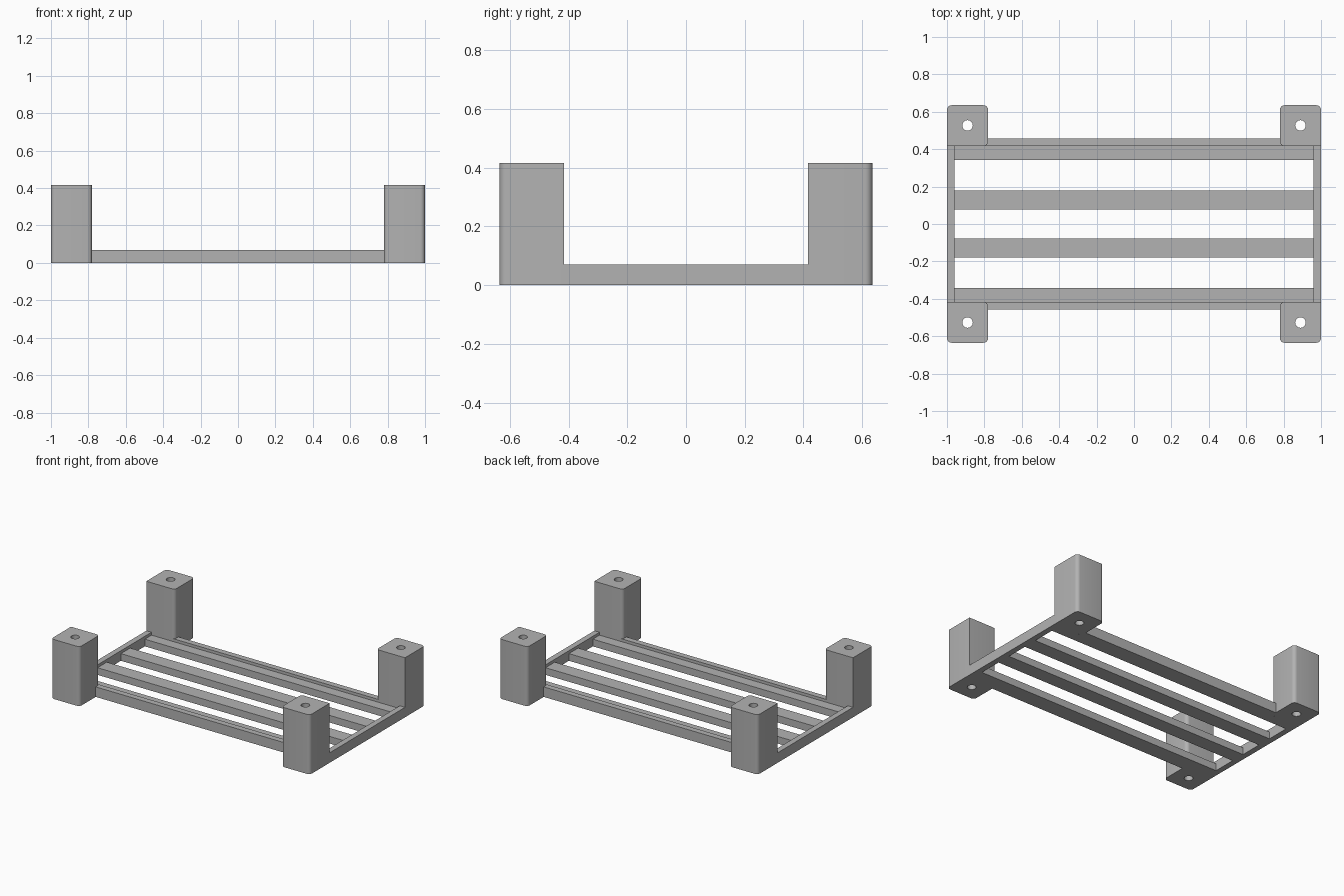
import bpy
import bmesh
from math import cos, sin, pi, radians

cube = bpy.data.objects.get("Cube")
if cube:
    bpy.data.objects.remove(cube, do_unlink=True)

grey = bpy.data.materials.new("mid_grey")
grey.use_nodes = True
colour = (0.45, 0.45, 0.45, 1)
grey.diffuse_color = colour
grey.node_tree.nodes["Principled BSDF"].inputs["Base Color"].default_value = colour

POST_IN_X, POST_IN_Y, OUT_X, OUT_Y = 0.78, 0.416, 1.0, 0.635
POST_H, RAIL_H, SLAT_H = 0.416, 0.07, 0.05
SIDE_IN = 0.96


def add_object(name, bm):
    bmesh.ops.recalc_face_normals(bm, faces=bm.faces)
    mesh = bpy.data.meshes.new(name)
    bm.to_mesh(mesh)
    bm.free()
    mesh.materials.append(grey)
    obj = bpy.data.objects.new(name, mesh)
    bpy.context.collection.objects.link(obj)
    return obj


def box(name, x0, x1, y0, y1, height):
    bm = bmesh.new()
    bmesh.ops.create_cube(bm, size=1)
    for v in bm.verts:
        v.co = (x1 if v.co.x > 0 else x0, y1 if v.co.y > 0 else y0,
                height if v.co.z > 0 else 0)
    return add_object(name, bm)


def arc(cx, cy, r, start, sweep, steps):
    return [(cx + r * cos(start + sweep * i / steps),
             cy + r * sin(start + sweep * i / steps)) for i in range(steps + 1)]


def post(name, sx, sy):
    # Three rounded corners; the corner that meets the side rail stays square
    r = 0.025
    outline = [(OUT_X, POST_IN_Y)]
    outline += arc(OUT_X - r, OUT_Y - r, r, 0, pi / 2, 6)
    outline += arc(POST_IN_X + r, OUT_Y - r, r, pi / 2, pi / 2, 6)
    outline += arc(POST_IN_X + r, POST_IN_Y + r, r, pi, pi / 2, 6)
    # Screw hole running the full height
    hole = arc(0.89, 0.527, 0.028, 0, 2 * pi, 32)[:-1]
    bm = bmesh.new()
    edges = []
    for loop in (outline, hole):
        verts = [bm.verts.new((sx * x, sy * y, 0)) for x, y in loop]
        edges += [bm.edges.new((verts[i - 1], v)) for i, v in enumerate(verts)]
    bmesh.ops.triangle_fill(bm, edges=edges, use_beauty=True, normal=(0, 0, 1))
    bottom = bm.faces[:]
    top = bmesh.ops.extrude_face_region(bm, geom=bottom, use_keep_orig=True)["geom"]
    for v in top:
        if isinstance(v, bmesh.types.BMVert):
            v.co.z = POST_H
    obj = add_object(name, bm)
    bpy.ops.object.select_all(action='DESELECT')
    obj.select_set(True)
    bpy.context.view_layer.objects.active = obj
    bpy.ops.object.shade_smooth_by_angle(angle=radians(30))


# Corner posts
for sx, side in ((1, "left"), (-1, "right")):
    for sy, end in ((1, "back"), (-1, "front")):
        post(f"{end}_{side}_post", sx, sy)

# Side rails between the posts
for sx, side in ((1, "left"), (-1, "right")):
    x0, x1 = sorted((sx * SIDE_IN, sx * OUT_X))
    box(f"{side}_rail", x0, x1, -POST_IN_Y, POST_IN_Y, RAIL_H)

# Raised front and back rails, each with a lower slat along its inner side
for sy, end in ((1, "back"), (-1, "front")):
    y0, y1 = sorted((sy * POST_IN_Y, sy * 0.457))
    box(f"{end}_rail", -0.8, 0.8, y0, y1, RAIL_H)
    y0, y1 = sorted((sy * 0.342, sy * POST_IN_Y))
    box(f"{end}_edge_slat", -SIDE_IN, SIDE_IN, y0, y1, SLAT_H)
    # Middle slats
    y0, y1 = sorted((sy * 0.078, sy * 0.18))
    box(f"{end}_middle_slat", -SIDE_IN, SIDE_IN, y0, y1, SLAT_H)
